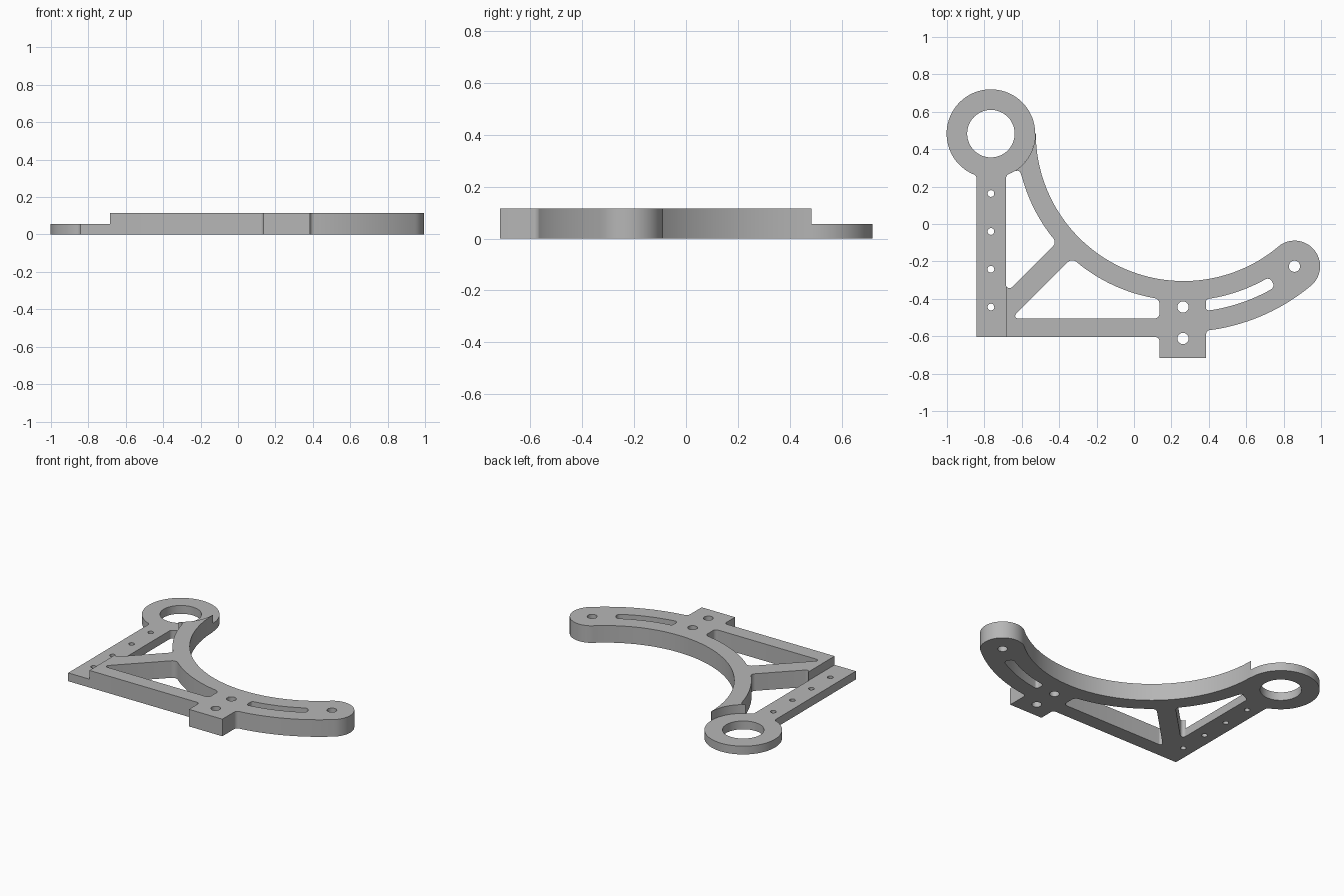
import bpy, bmesh
from math import cos, sin, tan, radians, pi
from mathutils import Vector

if "Cube" in bpy.data.objects:
    bpy.data.objects.remove(bpy.data.objects["Cube"], do_unlink=True)

grey = bpy.data.materials.new("plain grey")
grey.use_nodes = True
grey.diffuse_color = (0.47, 0.47, 0.47, 1)
grey.node_tree.nodes["Principled BSDF"].inputs["Base Color"].default_value = grey.diffuse_color

HUB = (0.265, 0.485)        # centre of the big curved arm
RING = (-0.765, 0.483)      # centre of the mounting ring
TIP = (0.858, -0.226)       # centre of the rounded arm end
LOW, HIGH = 0.056, 0.115    # the two plate thicknesses
STEP_X, BASE_Y = -0.684, -0.605
PAD_L, PAD_R, PAD_Y = 0.136, 0.385, -0.717


def arc(centre, r, start, end, n):
    """Points along an arc, angles in degrees."""
    angles = [radians(start + (end - start) * i / n) for i in range(n + 1)]
    return [(centre[0] + r * cos(a), centre[1] + r * sin(a)) for a in angles]


def circle(centre, r, n=32):
    return arc(centre, r, 0, 360, n)[:-1]


def rounded(points, steps=8):
    """Closed outline; points given as (x, y, radius) get a fillet."""
    out = []
    for i, p in enumerate(points):
        c = Vector(p[:2])
        fillet = [c]
        if len(p) == 3:
            a = Vector(points[i - 1][:2]) - c
            b = Vector(points[(i + 1) % len(points)][:2]) - c
            half = a.angle(b) / 2
            t = min(p[2] / tan(half), a.length, b.length)
            r = t * tan(half)
            a.normalize()
            b.normalize()
            mid = c + (a + b).normalized() * (r / sin(half))
            u, v = c + a * t - mid, c + b * t - mid
            sweep = pi - 2 * half
            fillet = [mid + (u * sin(sweep * (1 - k / steps)) + v * sin(sweep * k / steps))
                      / sin(sweep) for k in range(steps + 1)]
        for q in fillet:
            if not out or (q - out[-1]).length > 1e-4:
                out.append(q)
    if (out[0] - out[-1]).length < 1e-4:
        out.pop()
    return out


def plate(name, height, outline, holes):
    """Extrude a filled outline with holes, standing on z = 0."""
    curve = bpy.data.curves.new(name, "CURVE")
    curve.dimensions = "2D"
    curve.fill_mode = "BOTH"
    curve.extrude = height / 2
    for loop in [outline] + holes:
        spline = curve.splines.new("POLY")
        spline.points.add(len(loop) - 1)
        for point, co in zip(spline.points, loop):
            point.co = (co[0], co[1], 0, 1)
        spline.use_cyclic_u = True
    obj = bpy.data.objects.new(name, curve)
    bpy.context.collection.objects.link(obj)
    bpy.ops.object.select_all(action="DESELECT")
    obj.select_set(True)
    bpy.context.view_layer.objects.active = obj
    bpy.ops.object.convert(target="MESH")
    obj = bpy.context.object
    bm = bmesh.new()
    bm.from_mesh(obj.data)
    bmesh.ops.remove_doubles(bm, verts=bm.verts, dist=1e-5)
    bmesh.ops.translate(bm, verts=bm.verts, vec=(0, 0, height / 2))
    bmesh.ops.recalc_face_normals(bm, faces=bm.faces)
    bm.to_mesh(obj.data)
    bm.free()
    obj.data.materials.clear()
    obj.data.materials.append(grey)
    bpy.ops.object.shade_smooth_by_angle(angle=radians(30))
    return obj


# Thin side bar ending in the mounting ring
bar_outline = rounded(
    [(-0.842, BASE_Y), (STEP_X, BASE_Y), (STEP_X, 0.261, 0.025)]
    + arc(RING, 0.237, -62, 243, 64)
    + [(-0.842, 0.259, 0.025)])
bar_holes = [circle((RING[0], y), 0.018, 20) for y in (0.163, -0.04, -0.242, -0.444)]
plate("ring_bar", LOW, bar_outline, bar_holes + [circle(RING, 0.127, 64)])

# Thick frame: base rail, pad, curved arm, and brace
frame_outline = rounded(
    [(STEP_X, BASE_Y), (PAD_L, BASE_Y, 0.02), (PAD_L, PAD_Y),
     (PAD_R, PAD_Y), (PAD_R, -0.57, 0.025)]
    + arc(HUB, 1.062, -80.5, -50.1, 16)
    + arc(TIP, 0.137, -50.1, 129.9, 28)[1:-1]
    + arc(HUB, 0.79, -50.1, -180, 72)
    + arc(RING, 0.237, 0, -58, 14)
    + [(-0.612, 0.288, 0.018)]
    + arc(HUB, 0.895, 195.5, 217.5, 10)
    + [(-0.4135, -0.0985, 0.03), (STEP_X, -0.369, 0.02), (STEP_X, -0.325)])

# Window between brace, rail, pad and arm
window = rounded(
    [(-0.655, -0.505, 0.014), (PAD_L, -0.505, 0.025), (PAD_L, -0.401, 0.03)]
    + arc(HUB, 0.895, 258.4, 232, 14)
    + [(-0.332, -0.182, 0.035)])

# Curved slot in the arm
slot_ends = [arc(HUB, r, a, -59.2, 1) for r, a in ((0.957, -82.8), (0.895, -82.3))]
slot = rounded(
    [slot_ends[0][0] + (0.015,)] + arc(HUB, 0.957, -80, -62, 10)
    + [slot_ends[0][1] + (0.025,), slot_ends[1][1] + (0.025,)]
    + arc(HUB, 0.895, -62, -80, 10) + [slot_ends[1][0] + (0.015,)])

bolt_holes = [circle(c, 0.03) for c in ((0.262, -0.444), (0.262, -0.612), TIP)]
plate("curved_frame", HIGH, frame_outline, [window, slot] + bolt_holes)
